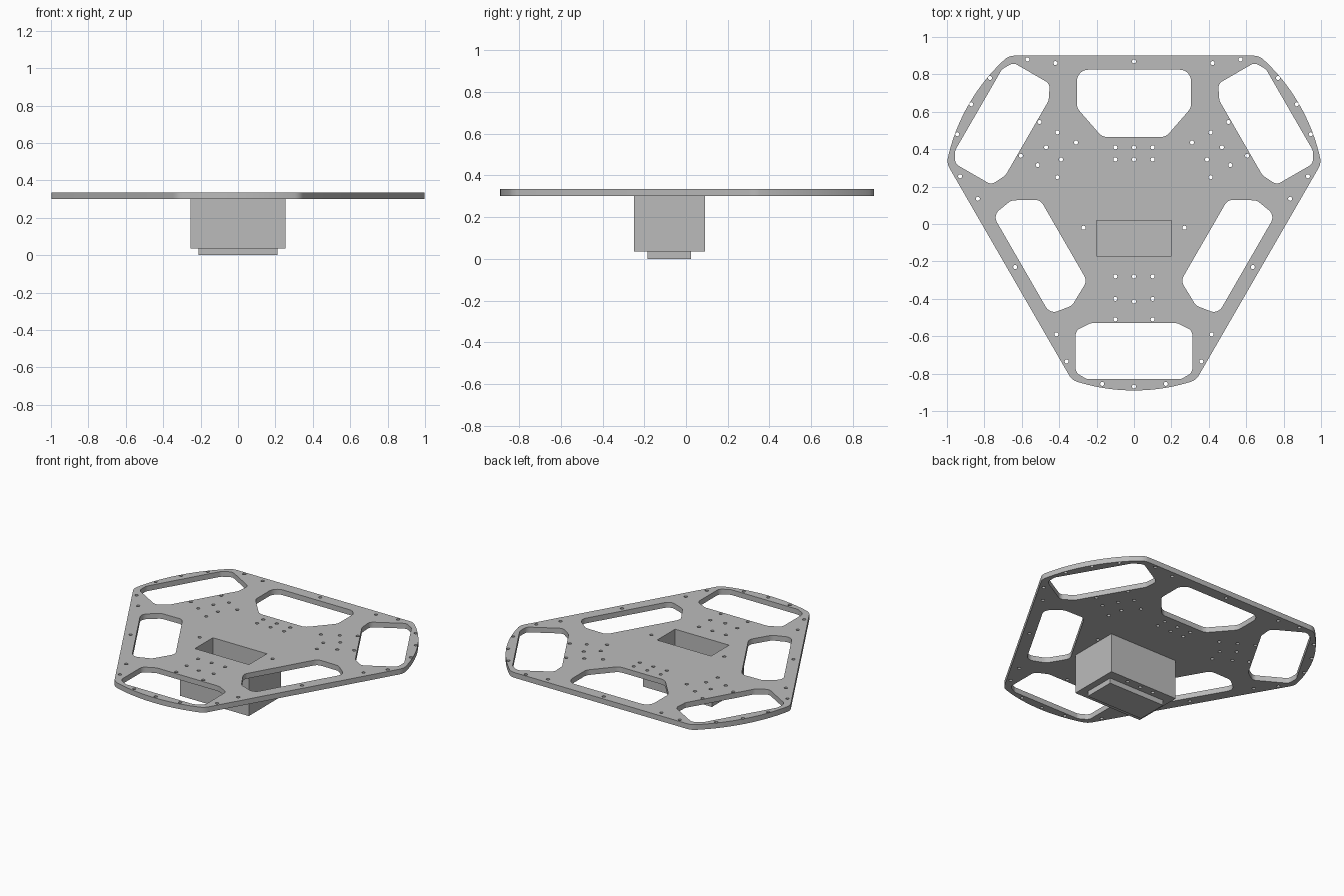
import bpy
import bmesh
from math import sin, cos, pi, radians, sqrt, acos
from mathutils import Vector

cube = bpy.data.objects.get("Cube")
if cube:
    bpy.data.objects.remove(cube)

grey = bpy.data.materials.new("plain grey")
grey.use_nodes = True
GREY = (0.5, 0.5, 0.5, 1)
grey.diffuse_color = GREY
grey.node_tree.nodes["Principled BSDF"].inputs["Base Color"].default_value = GREY

CENTRE = Vector((0, 0.13))      # axis of the three-fold plate
ARC, FLAT = 1.02, 0.77          # distance to curved ends and straight sides


def turn(points, angle):
    """Place (tangent, radius) points around the plate axis."""
    r, t = Vector((cos(angle), sin(angle))), Vector((-sin(angle), cos(angle)))
    return [CENTRE + t * p[0] + r * p[1] for p in points]


def mirrored(half):
    """Close a half profile symmetrically about its axis."""
    return half + [(-x, y) for x, y in reversed(half)]


def rounded(points, radius, steps=6):
    """Replace each corner of a polygon with an arc."""
    out = []
    for i, p in enumerate(points):
        a = (points[i - 1] - p).normalized()
        b = (points[(i + 1) % len(points)] - p).normalized()
        half = acos(max(-1, min(1, a.dot(b)))) / 2
        mid = p + (a + b).normalized() * radius / sin(half)
        start = p + a * radius / (sin(half) / cos(half)) - mid
        end = p + b * radius / (sin(half) / cos(half)) - mid
        sweep = start.angle_signed(end)
        for k in range(steps + 1):
            t = -sweep * k / steps
            out.append(mid + Vector((start.x * cos(t) - start.y * sin(t),
                                     start.x * sin(t) + start.y * cos(t))))
    return out


def circle(x, y, radius=0.011, n=16):
    return [Vector((x + radius * cos(2 * pi * k / n), y + radius * sin(2 * pi * k / n)))
            for k in range(n)]


def rect(x0, x1, y0, y1):
    return [Vector(p) for p in ((x0, y0), (x1, y0), (x1, y1), (x0, y1))]


def slab(name, loops, z0, z1):
    """Extrude an outline, with the other loops as holes, between two heights."""
    curve = bpy.data.curves.new(name, "CURVE")
    curve.dimensions, curve.fill_mode = "2D", "BOTH"
    curve.extrude = (z1 - z0) / 2
    for loop in loops:
        s = curve.splines.new("POLY")
        s.points.add(len(loop) - 1)
        for point, v in zip(s.points, loop):
            point.co = (v.x, v.y, 0, 1)
        s.use_cyclic_u = True
    obj = bpy.data.objects.new(name, curve)
    bpy.context.collection.objects.link(obj)
    obj.location.z = (z0 + z1) / 2
    bpy.ops.object.select_all(action="DESELECT")
    obj.select_set(True)
    bpy.context.view_layer.objects.active = obj
    bpy.ops.object.convert(target="MESH")
    obj = bpy.context.object
    bm = bmesh.new()
    bm.from_mesh(obj.data)
    bmesh.ops.remove_doubles(bm, verts=bm.verts, dist=1e-5)
    bmesh.ops.recalc_face_normals(bm, faces=bm.faces)
    bm.to_mesh(obj.data)
    bm.free()
    obj.data.materials.clear()
    obj.data.materials.append(grey)
    bpy.ops.object.shade_smooth_by_angle(angle=radians(30))
    return obj


# Plate outline: three curved ends joined by straight sides
half_end = sqrt(ARC ** 2 - FLAT ** 2)
spread = acos(FLAT / ARC)
outline = []
for k in range(3):
    mid = radians(30 + 120 * k)
    reach = pi / 3 - spread
    corner = turn([(0, ARC)], mid - reach)[0]
    last = turn([(0, ARC)], mid + reach)[0]
    along = Vector((-sin(mid), cos(mid)))
    side_a = turn([(half_end - 0.03, FLAT)], mid - pi / 3)[0]
    side_b = turn([(-half_end + 0.03, FLAT)], mid + pi / 3)[0]
    inset = 0.03 / ARC

    def blend(a, c, b):
        return [a * (1 - t) ** 2 + c * 2 * t * (1 - t) + b * t * t
                for t in (0, 0.2, 0.4, 0.6, 0.8, 1)]

    on_a = turn([(0, ARC)], mid - reach + inset)[0]
    on_b = turn([(0, ARC)], mid + reach - inset)[0]
    outline += blend(side_a, corner, on_a)
    n = 20
    for j in range(1, n):
        a = mid + (reach - inset) * (2 * j / n - 1)
        outline += turn([(0, ARC)], a)
    outline += blend(on_b, last, side_b)

# Weight-saving windows
end_window = mirrored([(0.23, 0.66), (0.312, 0.70), (0.312, 0.925), (0.25, 0.96)])
side_window = mirrored([(0.25, 0.434), (0.325, 0.57), (0.305, 0.695)])
back_window = mirrored([(0.17, 0.335), (0.305, 0.49), (0.305, 0.695)])
loops = [outline]
loops += [rounded(turn(end_window, radians(a)), 0.04) for a in (30, 150, 270)]
loops += [rounded(turn(side_window, radians(a)), 0.05) for a in (-30, 210)]
loops.append(rounded(turn(back_window, radians(90)), 0.06))

# Screw holes, mirrored left to right
holes = [(0.42, 0.86), (0.57, 0.88), (0.77, 0.78), (0.87, 0.64), (0.945, 0.48),
         (0.93, 0.255), (0.835, 0.135), (0.635, -0.23), (0.415, -0.59),
         (0.36, -0.735), (0.17, -0.855), (0.505, 0.545), (0.41, 0.49),
         (0.31, 0.435), (0.605, 0.365), (0.515, 0.315), (0.41, 0.25),
         (0.47, 0.41), (0.39, 0.345), (0.1, 0.41), (0.1, 0.345),
         (0.27, -0.02), (0.1, -0.28), (0.1, -0.4), (0.1, -0.51)]
loops += [circle(s * x, y) for x, y in holes for s in (1, -1)]
loops += [circle(0, y) for y in (0.87, 0.41, 0.345, -0.28, -0.415, -0.87)]

pocket = rect(-0.2, 0.2, -0.17, 0.02)
slab("base_plate", loops + [pocket], 0.30, 0.335)

# Hollow box below the plate, with a screw-holed lower rim
box = rect(-0.255, 0.255, -0.25, 0.09)
slab("box_walls", [box, pocket], 0.075, 0.30)
rim_holes = [circle(x, y) for x in (-0.1, 0, 0.1) for y in (0.058, -0.215)]
slab("box_rim", [box, pocket] + rim_holes, 0.035, 0.075)
slab("box_floor", [rect(-0.21, 0.21, -0.185, 0.025)], 0, 0.035)
